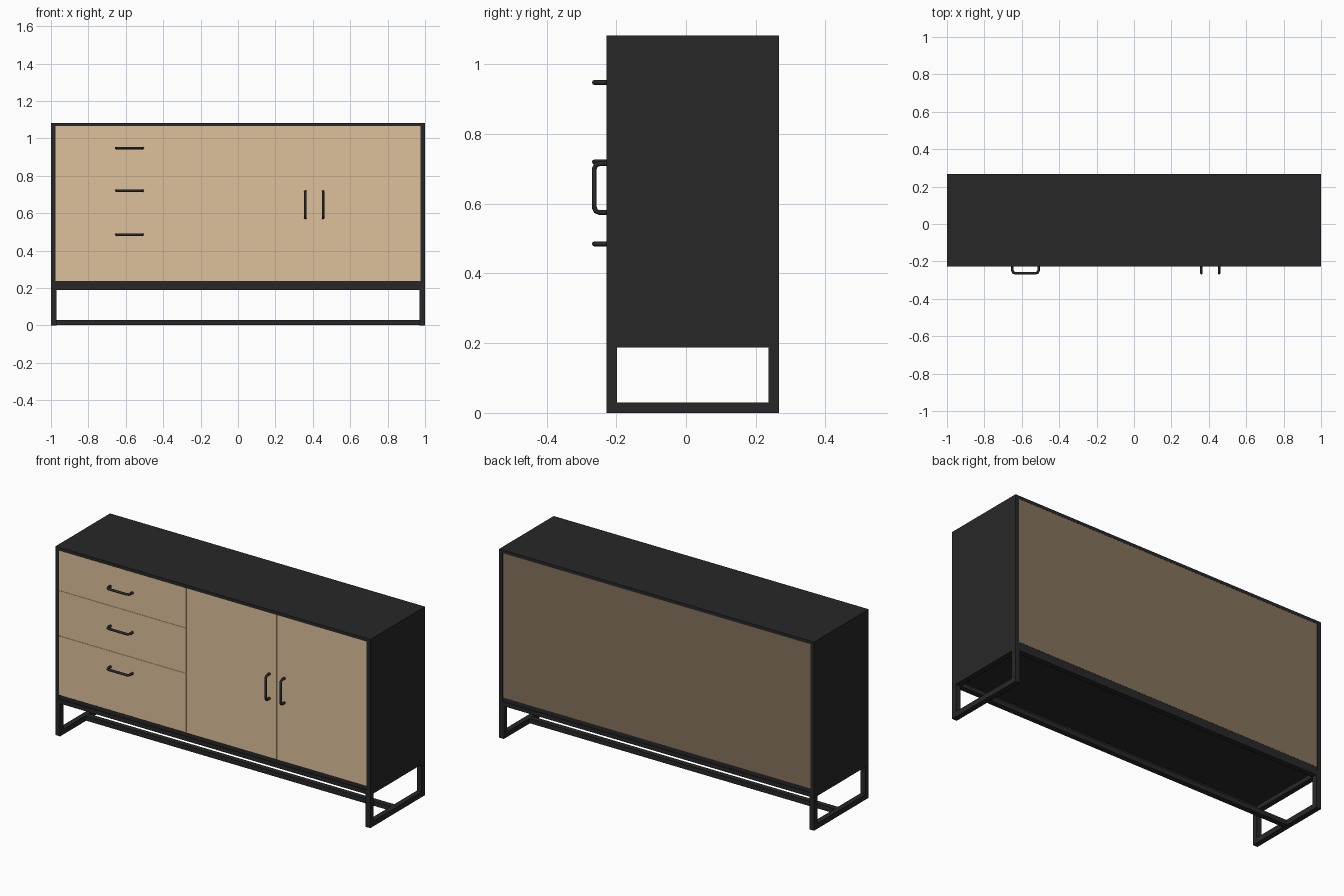
import bpy
import bmesh
from mathutils import Vector

if "Cube" in bpy.data.objects:
    bpy.data.objects.remove(bpy.data.objects["Cube"])


def material(name, rgb):
    m = bpy.data.materials.new(name)
    m.diffuse_color = (*rgb, 1)
    m.use_nodes = True
    m.node_tree.nodes["Principled BSDF"].inputs["Base Color"].default_value = m.diffuse_color
    return m


BLACK = material("black metal", (0.0205, 0.0205, 0.021))
WOOD = material("light oak", (0.725, 0.535, 0.325))
BACKING = material("brown backing", (0.23, 0.17, 0.108))

FRONT, BACK = -0.228, 0.267
MID = (FRONT + BACK) / 2
TOP, FLOOR, T = 1.083, 0.188, 0.03    # height, underside, tube thickness
INX = 0.977                            # inner face of the side panels


def box(name, x, y, z, mat):
    """Box from (min, max) ranges on each axis."""
    bm = bmesh.new()
    bmesh.ops.create_cube(bm, size=1)
    for v in bm.verts:
        v.co = Vector([r[0] + (c + 0.5) * (r[1] - r[0]) for c, r in zip(v.co, (x, y, z))])
    me = bpy.data.meshes.new(name)
    bm.to_mesh(me)
    bm.free()
    me.materials.append(mat)
    ob = bpy.data.objects.new(name, me)
    bpy.context.collection.objects.link(ob)
    return ob


def handle(name, centre, axis):
    """Round bar pull with bent corners, lying along the given axis."""
    axis, out = Vector(axis), Vector((0, -1, 0))
    h, d, r = 0.07, 0.035, 0.014
    pts = [(-h, -0.005), (-h, d - r), (-h + r * 0.3, d - r * 0.3), (-h + r, d)]
    pts += [(-a, b) for a, b in reversed(pts)]
    cu = bpy.data.curves.new(name, "CURVE")
    cu.dimensions = "3D"
    cu.bevel_depth, cu.bevel_resolution, cu.use_fill_caps = 0.007, 2, True
    sp = cu.splines.new("POLY")
    sp.points.add(len(pts) - 1)
    for p, (a, b) in zip(sp.points, pts):
        p.co = (*(Vector(centre) + axis * a + out * b), 1)
    cu.materials.append(BLACK)
    ob = bpy.data.objects.new(name, cu)
    bpy.context.collection.objects.link(ob)


# Carcass: top, bottom and sides
box("top_panel", (-1, 1), (FRONT, BACK), (1.065, TOP), BLACK)
box("bottom_panel", (-INX, INX), (FRONT + 0.002, BACK - 0.002), (0.213, 0.236), BLACK)
for side, s in (("left", -1), ("right", 1)):
    xs = sorted((s * INX, s))
    box(side + "_side_panel", xs, (FRONT, BACK), (FLOOR, 1.065), BLACK)

    # Tube leg loop under each side
    xt = sorted((s * (1 - T), s))
    box(side + "_front_leg", xt, (FRONT, FRONT + T), (T, FLOOR), BLACK)
    box(side + "_back_leg", xt, (BACK - T, BACK), (T, FLOOR), BLACK)
    box(side + "_foot_rail", xt, (FRONT, BACK), (0, T), BLACK)
    box(side + "_under_rail", sorted((s * (1 - T), s * INX)),
        (FRONT + T, BACK - T), (FLOOR, 0.213), BLACK)

# Rails under the body and the low stretcher between the leg loops
box("front_under_rail", (-INX, INX), (FRONT, FRONT + T), (FLOOR, 0.212), BLACK)
box("back_under_rail", (-INX, INX), (BACK - T, BACK), (FLOOR, 0.212), BLACK)
box("stretcher", (T - 1, 1 - T), (MID - T / 2, MID + T / 2), (0.002, T - 0.001), BLACK)

# Back panel and the board behind the fronts
box("back_panel", (-INX, INX), (BACK - 0.02, BACK - 0.001), (0.236, 1.065), BACKING)
box("front_backing", (-INX, INX), (FRONT + 0.003, FRONT + 0.02), (0.236, 1.065), WOOD)

# Drawer fronts and doors, separated by fine seams
G = 0.0007
face = (FRONT + 0.001, FRONT + 0.0035)
SPLIT, DOOR = -0.17, 0.405
levels = (0.236, 0.575, 0.835, 1.065)
for i in range(3):
    box(f"drawer_front_{i + 1}", (-INX, SPLIT - G), face,
        (levels[i] + G, levels[i + 1] - G), WOOD)
box("left_door", (SPLIT + G, DOOR - G), face, (0.236, 1.065), WOOD)
box("right_door", (DOOR + G, INX), face, (0.236, 1.065), WOOD)

# Handles
for i, z in enumerate((0.485, 0.72, 0.948)):
    handle(f"drawer_handle_{i + 1}", (-0.58, FRONT, z), (1, 0, 0))
for side, x in (("left", 0.36), ("right", 0.455)):
    handle(side + "_door_handle", (x, FRONT, 0.645), (0, 0, 1))
